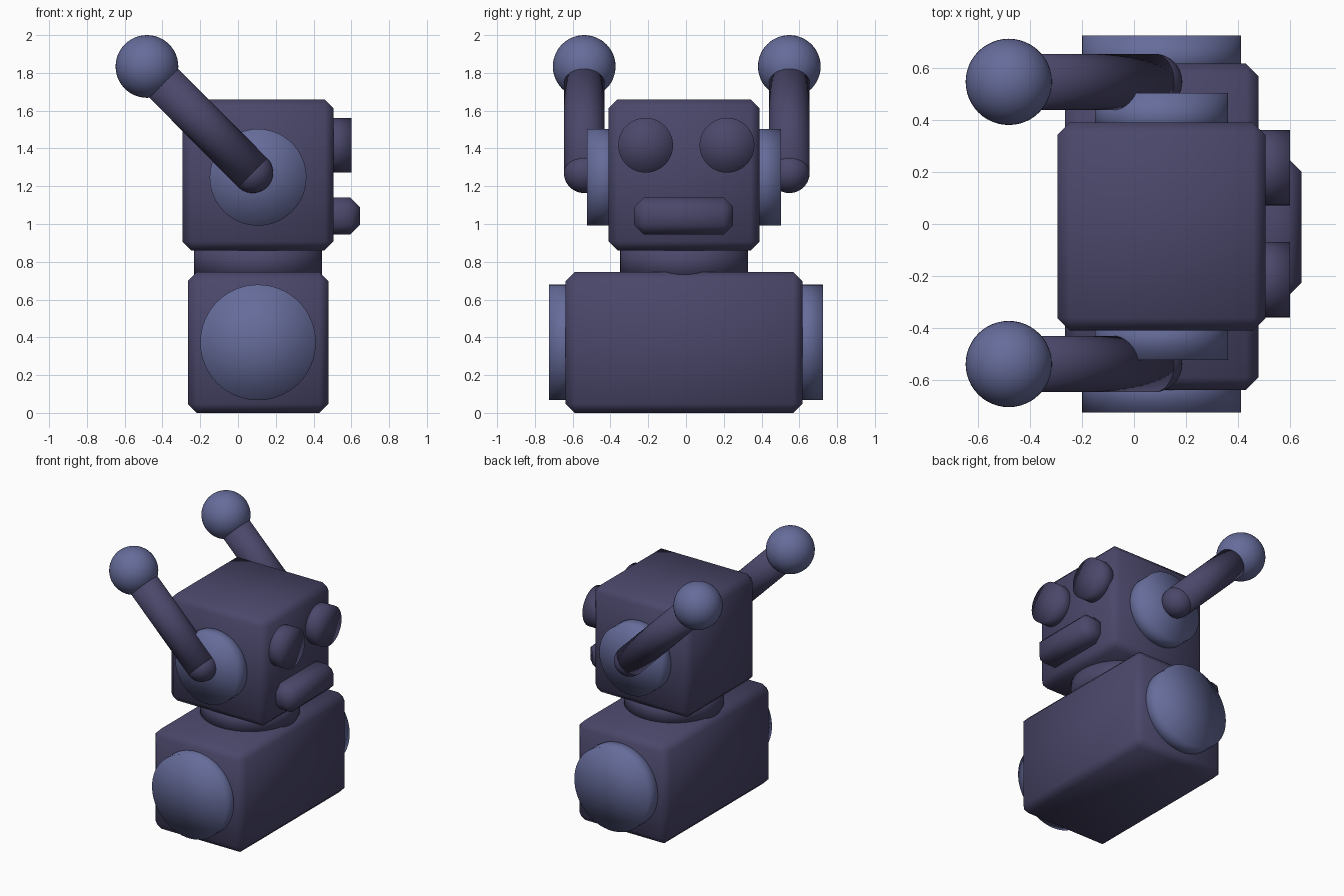
import bpy
import math
from mathutils import Vector

if "Cube" in bpy.data.objects:
    bpy.data.objects.remove(bpy.data.objects["Cube"])


def make_material(name, color):
    m = bpy.data.materials.new(name)
    m.diffuse_color = (*color, 1)
    m.use_nodes = True
    m.node_tree.nodes["Principled BSDF"].inputs["Base Color"].default_value = m.diffuse_color
    return m


DARK = make_material("dark plum", (0.069, 0.063, 0.144))
BLUE = make_material("dusty blue", (0.133, 0.150, 0.327))


def finish(name, mat):
    o = bpy.context.object
    o.name = name
    o.data.materials.append(mat)
    bpy.ops.object.shade_smooth()
    return o


def box(name, lo, hi, bevel, mat):
    """Chamfered block between two corners."""
    lo, hi = Vector(lo), Vector(hi)
    bpy.ops.mesh.primitive_cube_add(size=1, location=(lo + hi) / 2)
    bpy.context.object.scale = hi - lo
    bpy.ops.object.transform_apply(location=False, rotation=False, scale=True)
    o = finish(name, mat)
    b = o.modifiers.new("chamfer", 'BEVEL')
    b.width = bevel
    b.segments = 1


def rod(name, a, b, r, mat):
    """Cylinder running from point a to point b."""
    a, b = Vector(a), Vector(b)
    d = b - a
    bpy.ops.mesh.primitive_cylinder_add(
        vertices=64, radius=r, depth=d.length, end_fill_type='TRIFAN',
        location=(a + b) / 2, rotation=d.to_track_quat('Z', 'Y').to_euler())
    finish(name, mat)


def ball(name, c, r, mat):
    bpy.ops.mesh.primitive_uv_sphere_add(segments=48, ring_count=24, radius=r, location=c)
    finish(name, mat)


CX, CY = 0.106, -0.01   # shared axis of torso, neck and head

# Torso, neck and head
box("torso", (-0.266, -0.638, 0), (0.479, 0.617, 0.746), 0.048, DARK)
rod("neck", (CX, CY, 0.70), (CX, CY, 0.90), 0.339, DARK)
box("head", (-0.295, -0.41, 0.86), (0.506, 0.39, 1.66), 0.048, DARK)

# Face looks along +x
box("mouth", (0.45, -0.275, 0.945), (0.645, 0.25, 1.14), 0.05, DARK)
for label, y in (("right", -0.214), ("left", 0.217)):
    rod(label + "_eye", (0.45, y, 1.417), (0.60, y, 1.417), 0.145, DARK)

# Shoulder discs, ear discs and swept-back antennae on each side
for label, s in (("right", -1), ("left", 1)):
    rod(label + "_shoulder_disc", (CX, s * 0.56, 0.373), (CX, s * 0.726, 0.373), 0.306, BLUE)
    rod(label + "_ear_disc", (CX, CY + s * 0.34, 1.247), (CX, CY + s * 0.514, 1.247), 0.256, BLUE)
    y = s * 0.543 + 0.004
    base, tip = (0.078, y, 1.272), (-0.482, y, 1.834)
    rod(label + "_antenna", base, tip, 0.108, DARK)
    ball(label + "_antenna_joint", base, 0.108, DARK)
    ball(label + "_antenna_ball", tip, 0.166, BLUE)
